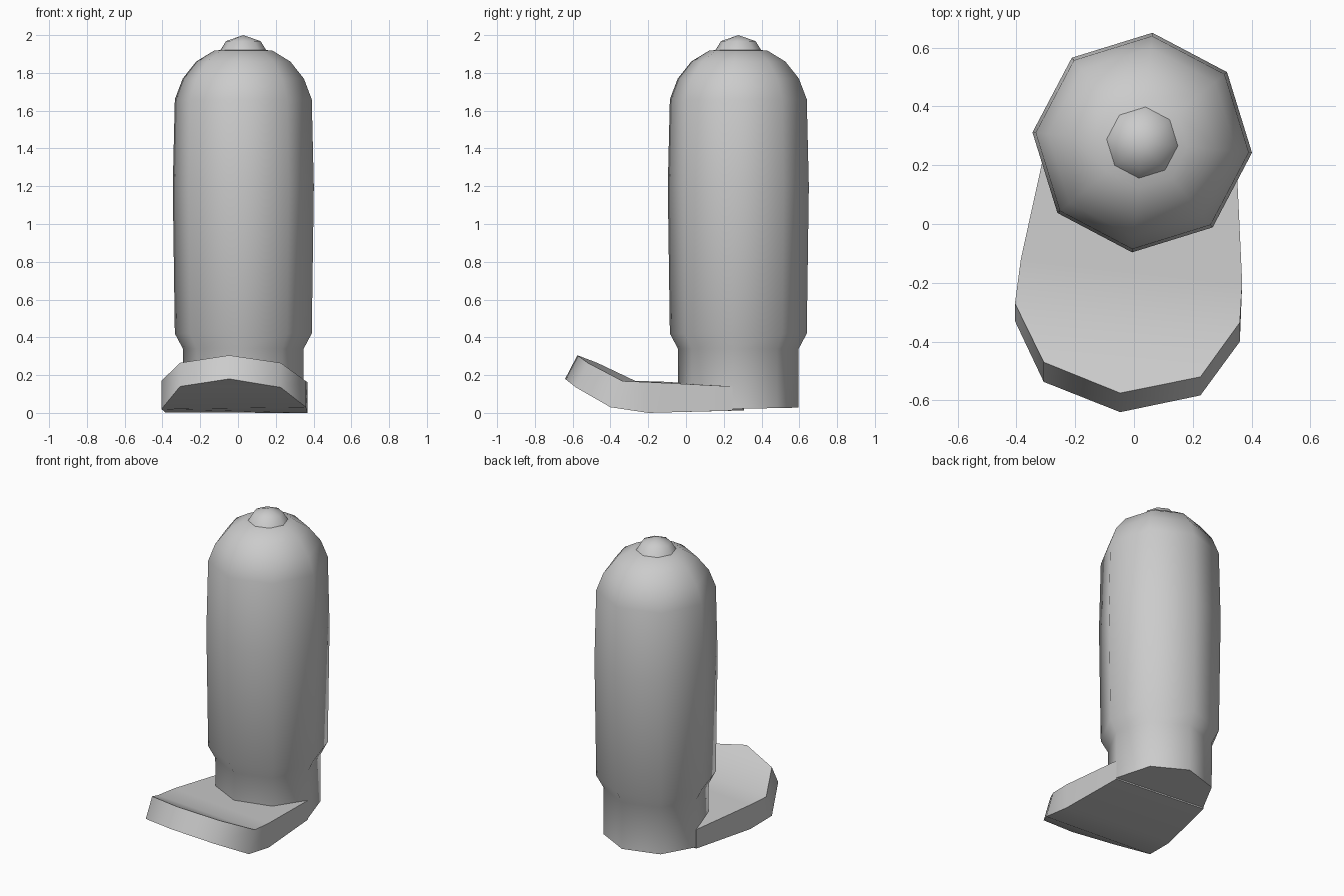
import bpy, bmesh
from math import cos, sin, radians

if "Cube" in bpy.data.objects:
    bpy.data.objects.remove(bpy.data.objects["Cube"])

SIDES = 8
CX, CY = 0.028, 0.277
TURN = radians(-5.3)


def finish(name, bm, angle=50):
    bmesh.ops.recalc_face_normals(bm, faces=bm.faces)
    mesh = bpy.data.meshes.new(name)
    bm.to_mesh(mesh)
    bm.free()
    obj = bpy.data.objects.new(name, mesh)
    bpy.context.collection.objects.link(obj)
    bpy.ops.object.select_all(action='DESELECT')
    obj.select_set(True)
    bpy.context.view_layer.objects.active = obj
    bpy.ops.object.shade_smooth_by_angle(angle=radians(angle))
    return obj


def lathe(name, profile, tip, tilt=0.0):
    """Eight-sided turned form; the lowest ring may slope along y."""
    bm = bmesh.new()
    rings = []
    for k, (r, z) in enumerate(profile):
        ring = []
        for i in range(SIDES):
            a = TURN + i * 2 * 3.14159265 / SIDES
            x, y = CX + r * cos(a), CY + r * sin(a)
            ring.append(bm.verts.new((x, y, z + (tilt * y if k == 0 else 0))))
        rings.append(ring)
    for lo, hi in zip(rings, rings[1:]):
        for i in range(SIDES):
            j = (i + 1) % SIDES
            bm.faces.new((lo[i], lo[j], hi[j], hi[i]))
    top = bm.verts.new((CX, CY, tip))
    for i in range(SIDES):
        bm.faces.new((rings[-1][i], rings[-1][(i + 1) % SIDES], top))
    bm.faces.new(rings[0][::-1])
    return finish(name, bm)


# leg with ankle step, slight bulge and domed top
lathe("leg", [(0.32, 0.016), (0.321, 0.34), (0.364, 0.42), (0.375, 1.2),
              (0.364, 1.66), (0.322, 1.77), (0.25, 1.86), (0.155, 1.918)],
      1.93, tilt=0.02)

# small knob on top
lathe("top_knob", [(0.125, 1.915), (0.092, 1.968)], 2.0)

# foot outline, right ankle round the toe to left ankle:
# x, top y, top z, bottom y, bottom z
outline = [
    (0.347, 0.247, 0.14, 0.247, 0.012),
    (0.368, -0.20, 0.163, -0.20, 0.0),
    (0.36, -0.335, 0.168, -0.40, 0.03),
    (0.226, -0.52, 0.265, -0.583, 0.135),
    (-0.047, -0.575, 0.305, -0.64, 0.18),
    (-0.307, -0.47, 0.265, -0.537, 0.14),
    (-0.405, -0.27, 0.17, -0.33, 0.02),
    (-0.385, -0.12, 0.165, -0.13, 0.002),
    (-0.291, 0.307, 0.14, 0.307, 0.013),
]
bm = bmesh.new()
upper = [bm.verts.new((x, ty, tz)) for x, ty, tz, by, bz in outline]
lower = [bm.verts.new((x, by, bz)) for x, ty, tz, by, bz in outline]
n = len(outline)
for i in range(n):
    j = (i + 1) % n
    bm.faces.new((upper[i], upper[j], lower[j], lower[i]))
# sole and upper surface as strips running across the foot
for ring in (upper, lower):
    for i in range(n // 2 - 1):
        bm.faces.new((ring[i], ring[i + 1], ring[n - 2 - i], ring[n - 1 - i]))
    bm.faces.new((ring[n // 2 - 1], ring[n // 2], ring[n // 2 + 1]))
finish("foot", bm)
